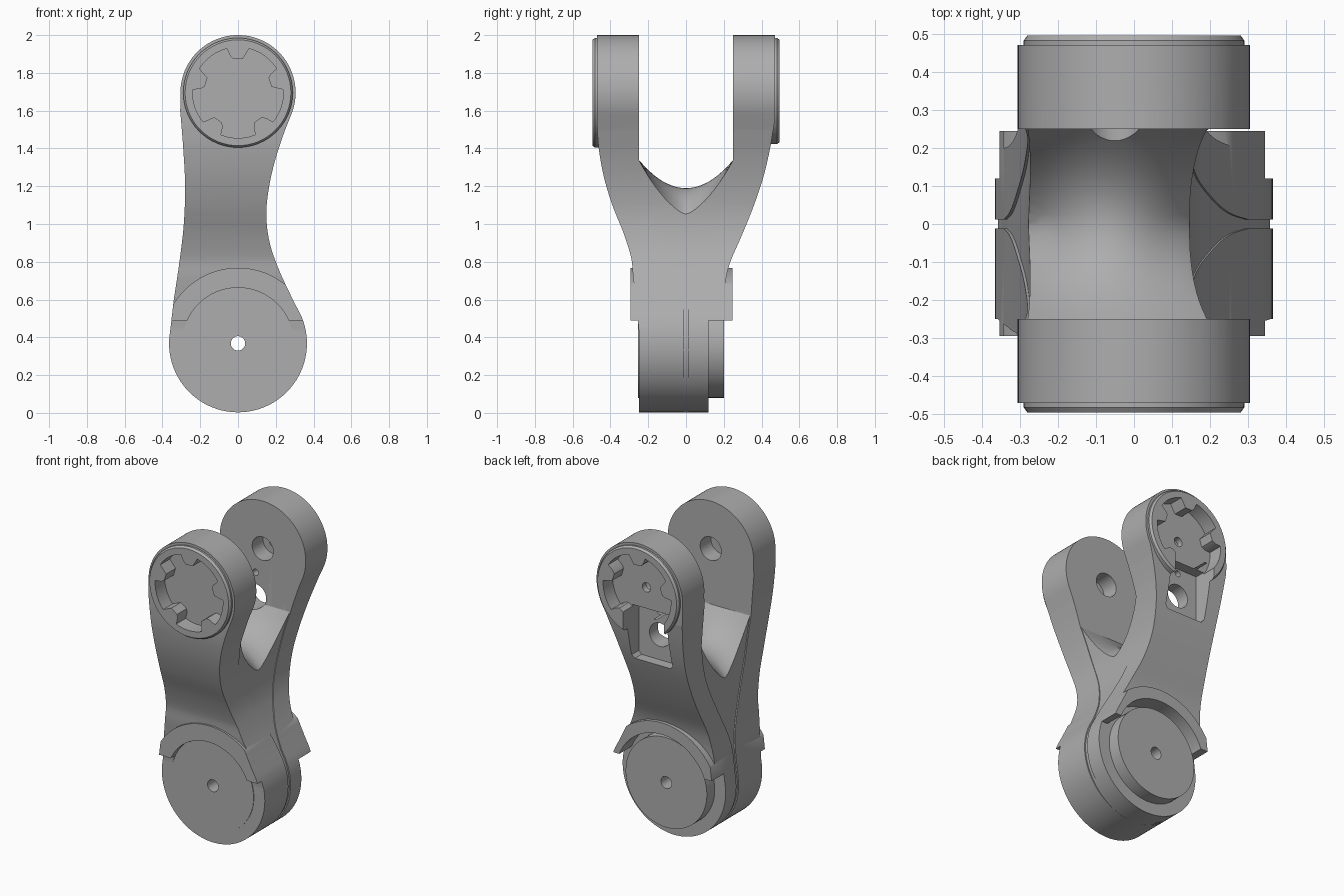
import bpy, bmesh, math
from mathutils import Vector

old = bpy.data.objects.get("Cube")
if old:
    bpy.data.objects.remove(old, do_unlink=True)

GREY = (0.42, 0.42, 0.42, 1)
mat = bpy.data.materials.new("machined grey")
mat.use_nodes = True
mat.diffuse_color = GREY
mat.node_tree.nodes["Principled BSDF"].inputs["Base Color"].default_value = GREY

TOP, LOW = 1.695, 0.368          # joint axis heights


def make(name, bm):
    bmesh.ops.recalc_face_normals(bm, faces=bm.faces)
    me = bpy.data.meshes.new(name)
    bm.to_mesh(me)
    bm.free()
    me.materials.append(mat)
    ob = bpy.data.objects.new(name, me)
    bpy.context.collection.objects.link(ob)
    return ob


def loft(name, rings):
    """Closed solid through a list of matching 3D rings."""
    bm = bmesh.new()
    rows = [[bm.verts.new(p) for p in r] for r in rings]
    n = len(rows[0])
    for a, b in zip(rows, rows[1:]):
        for i in range(n):
            j = (i + 1) % n
            bm.faces.new((a[i], a[j], b[j], b[i]))
    bm.faces.new(rows[0][::-1])
    bm.faces.new(rows[-1])
    return make(name, bm)


def along_x(name, pts, a, b):
    return loft(name, [[(t, y, z) for y, z in pts] for t in (a, b)])


def along_y(name, pts, a, b):
    return loft(name, [[(x, t, z) for x, z in pts] for t in (a, b)])


def arc(r, cz, a0=0, a1=360, n=64, cx=0):
    full = a1 - a0 == 360
    steps = [math.radians(a0 + (a1 - a0) * i / n) for i in range(n + (not full))]
    return [(cx + r * math.cos(t), cz + r * math.sin(t)) for t in steps]


def cyl(name, r, cz, a, b, cx=0, n=64):
    return along_y(name, arc(r, cz, n=n, cx=cx), a, b)


def spline(keys, n=6):
    """Smooth curve through the key points."""
    k = [Vector(p) for p in [keys[0]] + keys + [keys[-1]]]
    out = []
    for a, b, c, d in zip(k, k[1:], k[2:], k[3:]):
        for i in range(n):
            t = i / n
            p = 0.5 * (2 * b + (c - a) * t + (2 * a - 5 * b + 4 * c - d) * t * t
                       + (3 * b - a - 3 * c + d) * t ** 3)
            out.append(tuple(p))
    return out + [tuple(keys[-1])]


def boolean(ob, op, other, keep=False):
    m = ob.modifiers.new(op, 'BOOLEAN')
    m.operation, m.solver, m.object = op, 'EXACT', other
    bpy.context.view_layer.objects.active = ob
    bpy.ops.object.modifier_apply(modifier=m.name)
    if not keep:
        bpy.data.objects.remove(other, do_unlink=True)


# Front outline of the whole link
right = spline([(0.3, 0.58), (0.22, 0.75), (0.168, 0.9), (0.15, 1.05),
                (0.165, 1.2), (0.2, 1.35), (0.25, 1.5)])
left = spline([(-0.306, 1.6), (-0.29, 1.4), (-0.28, 1.2), (-0.287, 1.0),
               (-0.31, 0.8), (-0.34, 0.6)])
outline = (arc(0.365, LOW, 170, 385, 60) + right
           + arc(0.305, TOP, -22, 185, 60) + left)


def silhouette(scale=1.0):
    return along_y("outline", [(x * scale, z) for x, z in outline], -1, 1)


# Crotch saddle: highest mid-width, sweeping down toward both sides
rings = []
for i in range(25):
    x = -0.42 + 0.84 * i / 24
    f = min(((x + 0.06) / 0.215) ** 2, 1.3)
    base, power = 1.19 - 0.15 * f, 2 - 0.6 * min(f, 1)
    ys = [-0.25 + 0.5 * j / 20 for j in range(21)]
    bottom = [(x, y, base + (1.34 - base) * abs(y / 0.25) ** power) for y in ys]
    rings.append([(x, -0.25, 2.2)] + bottom + [(x, 0.25, 2.2)])
saddle = loft("saddle_cutter", rings)

# Side profiles of the two shells and the core between them
seam = spline([(0.012, 0.58), (0.035, 0.7), (0.11, 0.88), (0.2, 1.1), (0.25, 1.34)])
front_out = spline([(0.25, 0.44), (0.265, 0.6), (0.28, 0.72), (0.29, 0.82), (0.33, 0.95),
                    (0.39, 1.1), (0.435, 1.25), (0.462, 1.4), (0.47, 1.52)])
back_out = spline([(0.2, 0.49), (0.2, 0.6), (0.21, 0.7), (0.235, 0.8), (0.3, 0.95),
                   (0.36, 1.1), (0.41, 1.25), (0.445, 1.4), (0.47, 1.55)])


def shell(name, side, outer, foot):
    pts = ([(0.012, -0.1)] + seam + [(0.25, 2.1), (0.47, 2.1)] + outer[::-1] + foot)
    ob = along_x(name, [(side * y, z) for y, z in pts], -0.6, 0.6)
    # raised collar around the upper half of the lower joint
    top = 0.295 if side < 0 else 0.245
    collar = along_y("collar", arc(0.4, LOW, 17.5, 162.5, 48), side * 0.05, side * top)
    boolean(ob, 'UNION', collar)
    boolean(ob, 'INTERSECT', silhouette())
    boolean(ob, 'DIFFERENCE', saddle, keep=True)
    # upper joint cap with a chamfered rim
    cap = loft("cap", [[(x, side * y, z) for x, z in arc(r, TOP)]
                       for r, y in ((0.29, 0.4), (0.29, 0.482), (0.28, 0.496))])
    boolean(ob, 'UNION', cap)
    # socket with five inward tabs
    socket = []
    for k in range(5):
        mid = 90 + 72 * k
        for r, off in ((0.18, -8), (0.18, 8), (0.2, 12), (0.24, 14)):
            socket += arc(r, TOP, mid + off, mid + off + 1, 1)[:1]
        socket += arc(0.24, TOP, mid + 18, mid + 58, 10)
    boolean(ob, 'DIFFERENCE', along_y("socket", socket, side * 0.4, side * 0.6))
    return ob


front = shell("front_shell", -1, front_out, [(0.25, -0.1)])
back = shell("back_shell", 1, back_out, [(0.12, 0.49), (0.12, -0.1)])

# Lower joint faces inside the collars, with the through bore
boolean(front, 'DIFFERENCE', cyl("face", 0.295, LOW, -0.6, -0.25))
boolean(back, 'DIFFERENCE', cyl("face", 0.325, LOW, 0.12, 0.6))
boolean(front, 'DIFFERENCE', cyl("bore", 0.038, LOW, -0.6, 0.6))
boolean(back, 'DIFFERENCE', cyl("bore", 0.038, LOW, -0.6, 0.6))

# Upper joint bores on the inner faces
boolean(front, 'DIFFERENCE', cyl("bore", 0.075, TOP, -0.36, -0.2))
boolean(back, 'DIFFERENCE', cyl("bore", 0.075, TOP, 0.2, 0.36))
boolean(back, 'DIFFERENCE', cyl("bore", 0.03, TOP, 0.2, 0.6))

# Cable pocket and its holes in the back arm
pocket = [(-0.17, 1.22), (0.08, 1.22), (0.1, 1.24), (0.1, 1.56), (-0.19, 1.56), (-0.19, 1.24)]
boolean(back, 'DIFFERENCE', along_y("pocket", pocket, 0.335, 0.6))
boolean(back, 'DIFFERENCE', cyl("cable_hole", 0.075, 1.38, 0.1, 0.6, cx=-0.05, n=40))
boolean(back, 'DIFFERENCE', cyl("pin_hole", 0.02, 1.53, 0.2, 0.6, cx=-0.05, n=24))

# Core filling the fork, slightly inset so the seams read as grooves
wide = [(y + 0.02, z) for y, z in seam]
core = along_x("fork_core", [(-0.03, -0.1)] + [(-y, z) for y, z in wide]
               + wide[::-1] + [(0.03, -0.1)], -0.6, 0.6)
boolean(core, 'INTERSECT', silhouette(0.975))
boolean(core, 'DIFFERENCE', cyl("trim", 0.357, LOW, -1, 1), keep=False)
boolean(core, 'DIFFERENCE', saddle)
boolean(core, 'DIFFERENCE', cyl("cable_hole", 0.075, 1.38, 0.1, 0.6, cx=-0.05, n=40))
hub = cyl("hub_core", 0.357, LOW, -0.03, 0.03)
boolean(hub, 'DIFFERENCE', cyl("bore", 0.038, LOW, -0.6, 0.6))

# Lower joint discs
parts = [front, back, core, hub]
for name, a, b in (("front_disc", -0.254, -0.24), ("back_disc", 0.1, 0.2)):
    disc = cyl(name, 0.288, LOW, a, b)
    boolean(disc, 'DIFFERENCE', cyl("bore", 0.038, LOW, -0.6, 0.6))
    parts.append(disc)

# Shading
bpy.ops.object.select_all(action='DESELECT')
for ob in parts:
    ob.select_set(True)
bpy.context.view_layer.objects.active = front
bpy.ops.object.shade_smooth_by_angle(angle=math.radians(28))
